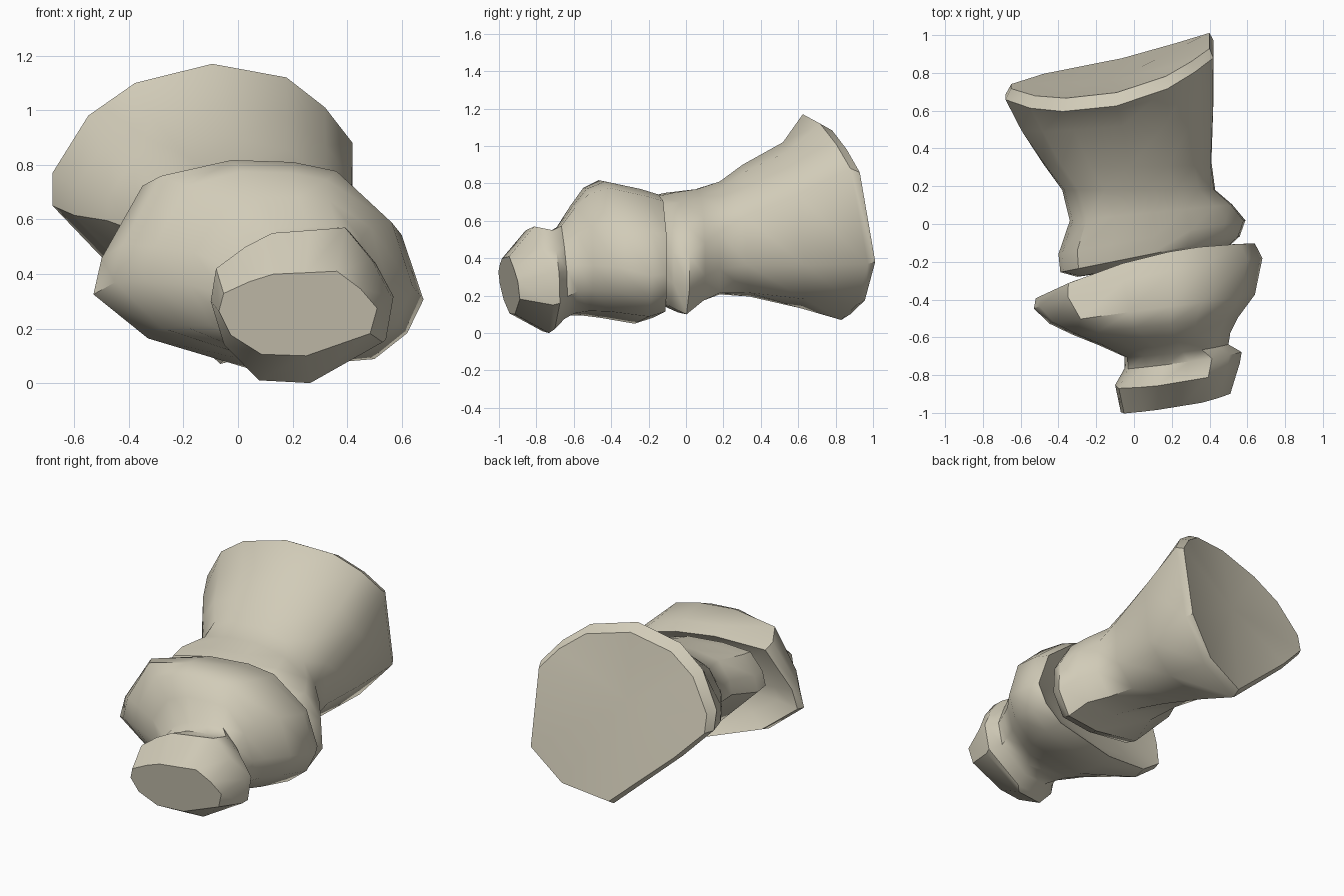
import bpy
import bmesh
import math

if "Cube" in bpy.data.objects:
    bpy.data.objects.remove(bpy.data.objects["Cube"], do_unlink=True)


def make_material(name, colour):
    material = bpy.data.materials.new(name)
    material.use_nodes = True
    material.diffuse_color = colour
    shader = next(n for n in material.node_tree.nodes if n.type == "BSDF_PRINCIPLED")
    shader.inputs["Base Color"].default_value = colour
    shader.inputs["Roughness"].default_value = 0.8
    return material


def normalise(outline):
    """Scale an x/z outline so that it spans zero to one on both axes."""
    xs, zs = zip(*outline)
    left, low = min(xs), min(zs)
    width, height = max(xs) - left, max(zs) - low
    return [((x - left) / width, (z - low) / height) for x, z in outline]


def ring_points(start, end, blend, left, right, low, high, depth,
                lean_x=0, lean_z=0, bend_x=0, bend_z=0):
    """Fit the blended outline to a box, on a leaning and bending plane."""
    points = []
    for (start_x, start_z), (end_x, end_z) in zip(start, end):
        across = start_x + (end_x - start_x) * blend
        up = start_z + (end_z - start_z) * blend
        dx = (across - 0.5) * (right - left)
        dz = (up - 0.5) * (high - low)
        y = depth + lean_x * dx + lean_z * dz + bend_x * dx * dx + bend_z * dz * dz
        points.append(((left + right) / 2 + dx, y, (low + high) / 2 + dz))
    return points


def add_cap(bm, ring, push):
    """Close an end with a fan around a slightly pushed centre."""
    count = len(ring)
    centre = [sum(v.co[axis] for v in ring) / count for axis in range(3)]
    centre[1] += push
    hub = bm.verts.new(centre)
    for i, vert in enumerate(ring):
        bm.faces.new((hub, vert, ring[(i + 1) % count]))


def loft_bone(name, start, end, rings, front_push, back_push, material):
    start, end = normalise(start), normalise(end)
    bm = bmesh.new()
    loops = [[bm.verts.new(p) for p in ring_points(start, end, *ring)] for ring in rings]
    for first, second in zip(loops, loops[1:]):
        for i in range(len(first)):
            j = (i + 1) % len(first)
            bm.faces.new((first[i], first[j], second[j], second[i]))
    add_cap(bm, loops[0], front_push)
    add_cap(bm, loops[-1], back_push)
    bmesh.ops.recalc_face_normals(bm, faces=bm.faces)
    mesh = bpy.data.meshes.new(name)
    bm.to_mesh(mesh)
    bm.free()
    mesh.materials.append(material)
    bone = bpy.data.objects.new(name, mesh)
    bpy.context.collection.objects.link(bone)
    bpy.ops.object.select_all(action="DESELECT")
    bone.select_set(True)
    bpy.context.view_layer.objects.active = bone
    bpy.ops.object.shade_smooth_by_angle(angle=math.radians(42))


bone_colour = make_material("pale bone", (0.64, 0.6, 0.48, 1))

# Front bone: small rounded head, neck, wide flared rim and hollow socket
head_outline = [(-.1, .3), (-.08, .42), (.03, .5), (.13, .55), (.27, .56), (.4, .57),
                (.5, .45), (.57, .32), (.54, .15), (.27, 0), (.08, .01), (-.05, .14)]
rim_outline = [(-.53, .33), (-.5, .47), (-.35, .75), (-.05, .81), (.2, .8), (.37, .76),
               (.6, .56), (.68, .31), (.62, .18), (.5, .08), (.05, .04), (-.33, .16)]
front_rings = [
    (0, -.07, .51, .1, .41, -.945, .17, -.16),
    (0, -.1, .56, 0, .57, -.79, .18, -.18),
    (0, -.05, .57, .02, .55, -.72, .14, -.05),
    (.2, -.05, .5, .07, .58, -.67, .12, -.05),
    (.5, -.18, .51, .09, .69, -.61, .1),
    (.8, -.33, .55, .09, .78, -.54, .1),
    (.9, -.45, .64, .08, .82, -.45, .14),
    (1, -.53, .68, .05, .78, -.27, .22, 0, -.12),
    (1, -.52, .64, .08, .75, -.175, .25, 0, -.22),
    (1, -.38, .52, .18, .64, -.26, .25, 0, -.1),
]
loft_bone("front_bone", head_outline, rim_outline, front_rings, 0, -.04, bone_colour)

# Rear bone: rounded end, narrow waist and a broad leaning disc
end_outline = [(-.4, .5), (-.38, .6), (-.3, .72), (-.12, .75), (.1, .75), (.3, .7),
               (.48, .58), (.58, .42), (.59, .24), (.5, .1), (.25, .11), (-.1, .2)]
disc_outline = [(-.68, .65), (-.68, .77), (-.55, .98), (-.38, 1.1), (-.1, 1.17), (.17, 1.12),
                (.31, 1.01), (.41, .88), (.41, .37), (.22, .15), (-.07, .07), (-.5, .46)]
rear_rings = [
    (0, -.3, .5, .2, .65, -.2, .2),
    (0, -.39, .56, .14, .73, -.16, .2),
    (0, -.4, .59, .1, .75, -.07, .18),
    (.1, -.34, .52, .17, .77, .06, .1),
    (.3, -.38, .43, .2, .81, .18),
    (.5, -.48, .41, .19, .9, .32, 0, -.05),
    (.8, -.6, .42, .13, 1.02, .56, .1, -.1),
    (1, -.68, .42, .07, 1.17, .8, .23, -.18, .06, -.28),
    (1, -.65, .4, .1, 1.13, .85, .23, -.17, .06, -.28),
]
loft_bone("rear_bone", end_outline, disc_outline, rear_rings, -.02, -.05, bone_colour)
